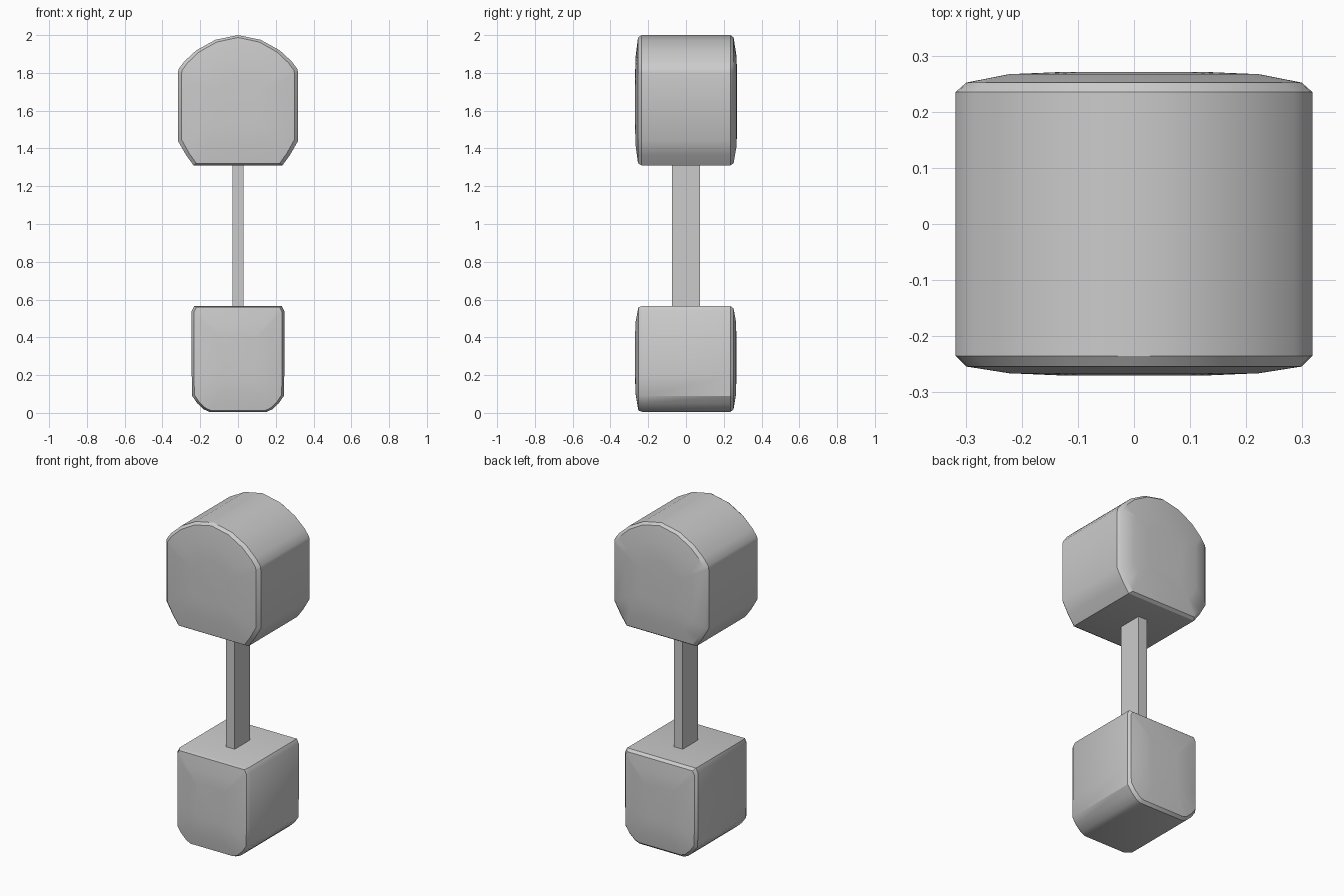
import bpy, bmesh, math

cube = bpy.data.objects.get("Cube")
if cube:
    bpy.data.objects.remove(cube, do_unlink=True)

grey = bpy.data.materials.new("plain grey")
grey.use_nodes = True
colour = (0.6, 0.6, 0.6, 1)
grey.diffuse_color = colour
grey.node_tree.nodes["Principled BSDF"].inputs["Base Color"].default_value = colour


def finish(name, bm):
    bmesh.ops.recalc_face_normals(bm, faces=bm.faces)
    mesh = bpy.data.meshes.new(name)
    bm.to_mesh(mesh)
    bm.free()
    mesh.materials.append(grey)
    obj = bpy.data.objects.new(name, mesh)
    bpy.context.collection.objects.link(obj)
    return obj


def mirrored(half):
    """Close a right-hand outline (bottom to top) with its mirror image."""
    return half + [(-x, z) for x, z in reversed(half) if x > 0]


def padded_block(name, outline, centre_z, rings):
    """Loft an outline front to back; each ring is y, x scale, z scale."""
    bm = bmesh.new()
    loops = [[bm.verts.new((x * sx, y, centre_z + (z - centre_z) * sz))
              for x, z in outline] for y, sx, sz in rings]
    n = len(outline)
    for a, b in zip(loops, loops[1:]):
        for i in range(n):
            j = (i + 1) % n
            bm.faces.new((a[i], a[j], b[j], b[i]))
    bm.faces.new(loops[0])
    bm.faces.new(loops[-1])
    obj = finish(name, bm)
    bpy.ops.object.select_all(action='DESELECT')
    obj.select_set(True)
    bpy.context.view_layer.objects.active = obj
    bpy.ops.object.shade_smooth_by_angle(angle=math.radians(32))
    return obj


# Upper block: arched top, chamfered lower corners, slightly domed ends
arch = [(0.315, 1.82), (0.285, 1.86), (0.22, 1.92), (0.12, 1.975), (0, 2.0)]
head = mirrored([(0.235, 1.31), (0.275, 1.365), (0.318, 1.44), (0.318, 1.8)] + arch)
padded_block("upper_block", head, 1.64, [
    (-0.27, 0.4, 0.4), (-0.266, 0.7, 0.7), (-0.254, 0.94, 0.965),
    (-0.235, 1, 1), (0.235, 1, 1),
    (0.252, 0.94, 0.965), (0.267, 0.7, 0.7), (0.271, 0.4, 0.4)])

# Lower block: flat top, rounded lower corners, domed ends
foot = mirrored([(0.15, 0.005), (0.18, 0.018), (0.215, 0.05), (0.243, 0.09),
                 (0.245, 0.2), (0.245, 0.54), (0.232, 0.566)])
padded_block("lower_block", foot, 0.3, [
    (-0.27, 0.4, 0.4), (-0.266, 0.7, 0.7), (-0.252, 0.95, 0.975),
    (-0.23, 1, 1), (0.235, 1, 1),
    (0.252, 0.95, 0.95), (0.264, 0.7, 0.7), (0.267, 0.4, 0.4)])

# Thin flat bar joining the blocks
bm = bmesh.new()
bmesh.ops.create_cube(bm, size=1)
bmesh.ops.scale(bm, vec=(0.06, 0.15, 0.78), verts=bm.verts)
bmesh.ops.translate(bm, vec=(0, 0, 0.94), verts=bm.verts)
finish("connecting_bar", bm)
